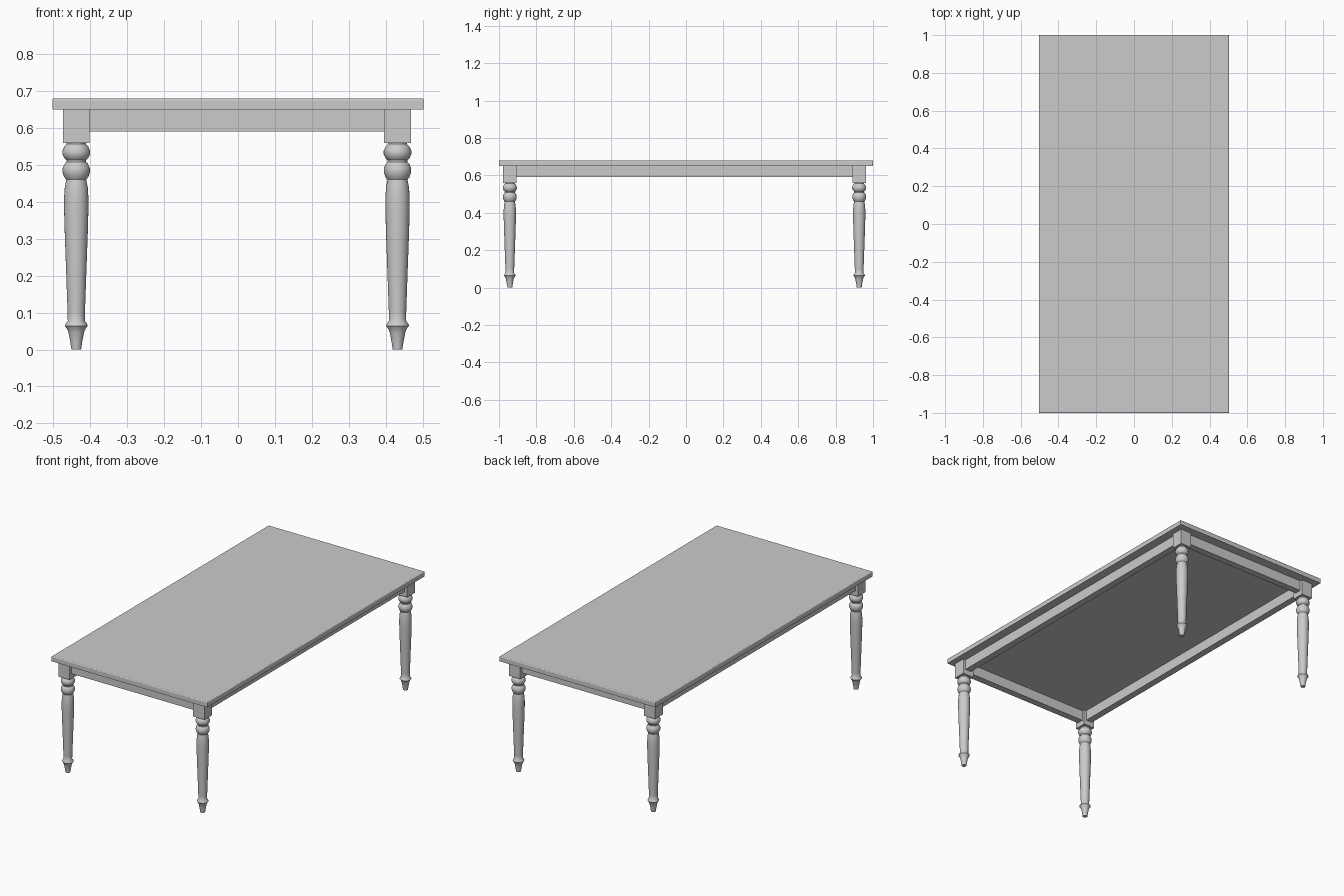
import bpy, bmesh, math

if "Cube" in bpy.data.objects:
    bpy.data.objects.remove(bpy.data.objects["Cube"])

SHIFT_X, SHIFT_Y = -0.003, -0.008   # leg frame sits slightly off centre
LX, LY = 0.435, 0.934               # leg centre offsets
BLOCK = 0.036                       # half width of leg block


def make_object(name, bm):
    bmesh.ops.recalc_face_normals(bm, faces=bm.faces)
    mesh = bpy.data.meshes.new(name)
    bm.to_mesh(mesh)
    bm.free()
    obj = bpy.data.objects.new(name, mesh)
    bpy.context.collection.objects.link(obj)
    return obj


def box(name, x0, x1, y0, y1, z0, z1, top_bevel=0):
    bm = bmesh.new()
    bmesh.ops.create_cube(bm, size=1)
    for v in bm.verts:
        v.co = (x1 if v.co.x > 0 else x0,
                y1 if v.co.y > 0 else y0,
                z1 if v.co.z > 0 else z0)
    if top_bevel:
        edges = [e for e in bm.edges if all(v.co.z > z1 - 1e-5 for v in e.verts)]
        bmesh.ops.bevel(bm, geom=edges, offset=top_bevel, segments=3,
                        profile=0.5, affect='EDGES')
    return make_object(name, bm)


# Turned leg profile: (radius, height)
PROFILE = [
    (0.013, 0.0), (0.016, 0.02), (0.021, 0.046), (0.025, 0.056),
    (0.031, 0.064), (0.029, 0.070), (0.023, 0.078), (0.0235, 0.10),
    (0.027, 0.20), (0.031, 0.31), (0.033, 0.38), (0.033, 0.41),
    (0.031, 0.44), (0.027, 0.460), (0.033, 0.468), (0.037, 0.480),
    (0.037, 0.490), (0.033, 0.501), (0.027, 0.508), (0.027, 0.513),
    (0.033, 0.519), (0.0375, 0.529), (0.0375, 0.538), (0.033, 0.549),
    (0.026, 0.556), (0.026, 0.562),
]


def turned_leg(name, cx, cy, sides=28):
    bm = bmesh.new()
    rings = []
    for r, z in PROFILE:
        rings.append([bm.verts.new((cx + r * math.cos(2 * math.pi * i / sides),
                                    cy + r * math.sin(2 * math.pi * i / sides), z))
                      for i in range(sides)])
    for a, b in zip(rings, rings[1:]):
        for i in range(sides):
            j = (i + 1) % sides
            bm.faces.new((a[i], a[j], b[j], b[i]))
    bm.faces.new(rings[0][::-1])
    bm.faces.new(rings[-1])
    obj = make_object(name, bm)
    bpy.ops.object.select_all(action='DESELECT')
    obj.select_set(True)
    bpy.context.view_layer.objects.active = obj
    bpy.ops.object.shade_smooth_by_angle(angle=math.radians(40))


# Table top with softened upper edge
box("table_top", -0.503, 0.503, -1.0, 1.0, 0.65, 0.68, top_bevel=0.005)

# Four legs with square blocks
for sy, end in ((-1, "front"), (1, "back")):
    for sx, side in ((-1, "left"), (1, "right")):
        cx, cy = sx * LX + SHIFT_X, sy * LY + SHIFT_Y
        turned_leg(f"{end}_{side}_leg", cx, cy)
        box(f"{end}_{side}_leg_block", cx - BLOCK, cx + BLOCK,
            cy - BLOCK, cy + BLOCK, 0.56, 0.65)

# Apron rails between the blocks
T = 0.02
for s, end in ((-1, "front"), (1, "back")):
    c = s * LY + SHIFT_Y
    box(f"{end}_apron", -LX + BLOCK + SHIFT_X, LX - BLOCK + SHIFT_X,
        c - T, c + T, 0.59, 0.65)
for s, side in ((-1, "left"), (1, "right")):
    c = s * LX + SHIFT_X
    box(f"{side}_apron", c - T, c + T, -LY + BLOCK + SHIFT_Y,
        LY - BLOCK + SHIFT_Y, 0.59, 0.65)
